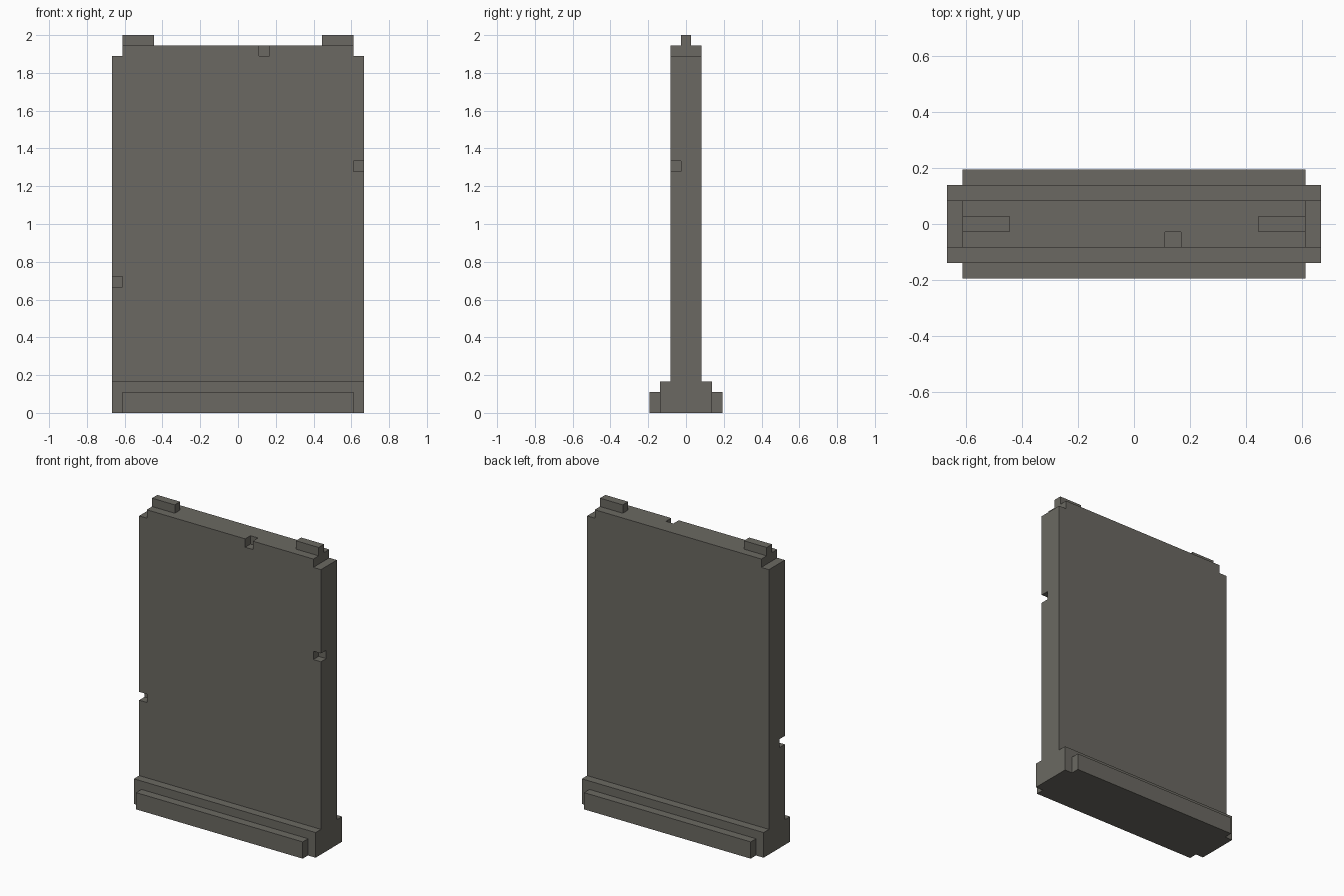
import bpy
import bmesh
from mathutils import Vector

old = bpy.data.objects.get("Cube")
if old:
    bpy.data.objects.remove(old, do_unlink=True)

U = 1 / 18  # one block; all sizes below are in blocks

stone = bpy.data.materials.new("dark warm grey")
stone.use_nodes = True
colour = (0.147, 0.141, 0.122, 1)
stone.diffuse_color = colour
stone.node_tree.nodes["Principled BSDF"].inputs["Base Color"].default_value = colour


def finish(name, bm):
    bmesh.ops.recalc_face_normals(bm, faces=bm.faces)
    mesh = bpy.data.meshes.new(name)
    bm.to_mesh(mesh)
    bm.free()
    mesh.materials.append(stone)
    obj = bpy.data.objects.new(name, mesh)
    bpy.context.collection.objects.link(obj)
    return obj


def box(name, low, high):
    low, high = Vector(low) * U, Vector(high) * U
    bm = bmesh.new()
    bmesh.ops.create_cube(bm, size=1)
    bmesh.ops.scale(bm, vec=high - low, verts=bm.verts)
    bmesh.ops.translate(bm, vec=(low + high) / 2, verts=bm.verts)
    return finish(name, bm)


def prism(name, half, axis, depth):
    """Mirror a half outline (side, height) and extrude it along an axis."""
    outline = half + [(-s, z) for s, z in reversed(half)]
    bm = bmesh.new()
    if axis == "y":
        points = [(s, -depth, z) for s, z in outline]
        sweep = Vector((0, 2 * depth, 0))
    else:
        points = [(-depth, s, z) for s, z in outline]
        sweep = Vector((2 * depth, 0, 0))
    face = bm.faces.new([bm.verts.new(Vector(p) * U) for p in points])
    swept = bmesh.ops.extrude_face_region(bm, geom=[face])["geom"]
    bmesh.ops.translate(bm, vec=sweep * U,
                        verts=[g for g in swept if isinstance(g, bmesh.types.BMVert)])
    return finish(name, bm)


# Upright slab with stepped top corners, continuing down through the base
slab = prism("slab", [(12, 3), (12, 34), (11, 34), (11, 35)], "y", 1.5)

# Small chips cut into the front edges of the slab
chips = {
    "top_chip": ((2, -3, 34), (3, -0.5, 36)),
    "left_chip": ((11, -3, 23), (13, -0.5, 24)),
    "right_chip": ((-13, -3, 12), (-11, -0.5, 13)),
}
for name, (low, high) in chips.items():
    cutter = box(name, low, high)
    cutter.hide_render = True
    cut = slab.modifiers.new(name, "BOOLEAN")
    cut.operation = "DIFFERENCE"
    cut.solver = "EXACT"
    cut.object = cutter
    bpy.context.view_layer.objects.active = slab
    bpy.ops.object.modifier_apply(modifier=name)
    bpy.data.objects.remove(cutter, do_unlink=True)

# Base block and its lower steps, front and back
box("base", (-12, -2.5, 0), (12, 2.5, 3))
box("front_step", (-11, -3.5, 0), (11, -2.5, 2))
box("back_step", (-11, 2.5, 0), (11, 3.5, 2))

# Tabs on the top edge
box("left_tab", (8, -0.5, 35), (11, 0.5, 36))
box("right_tab", (-11, -0.5, 35), (-8, 0.5, 36))
